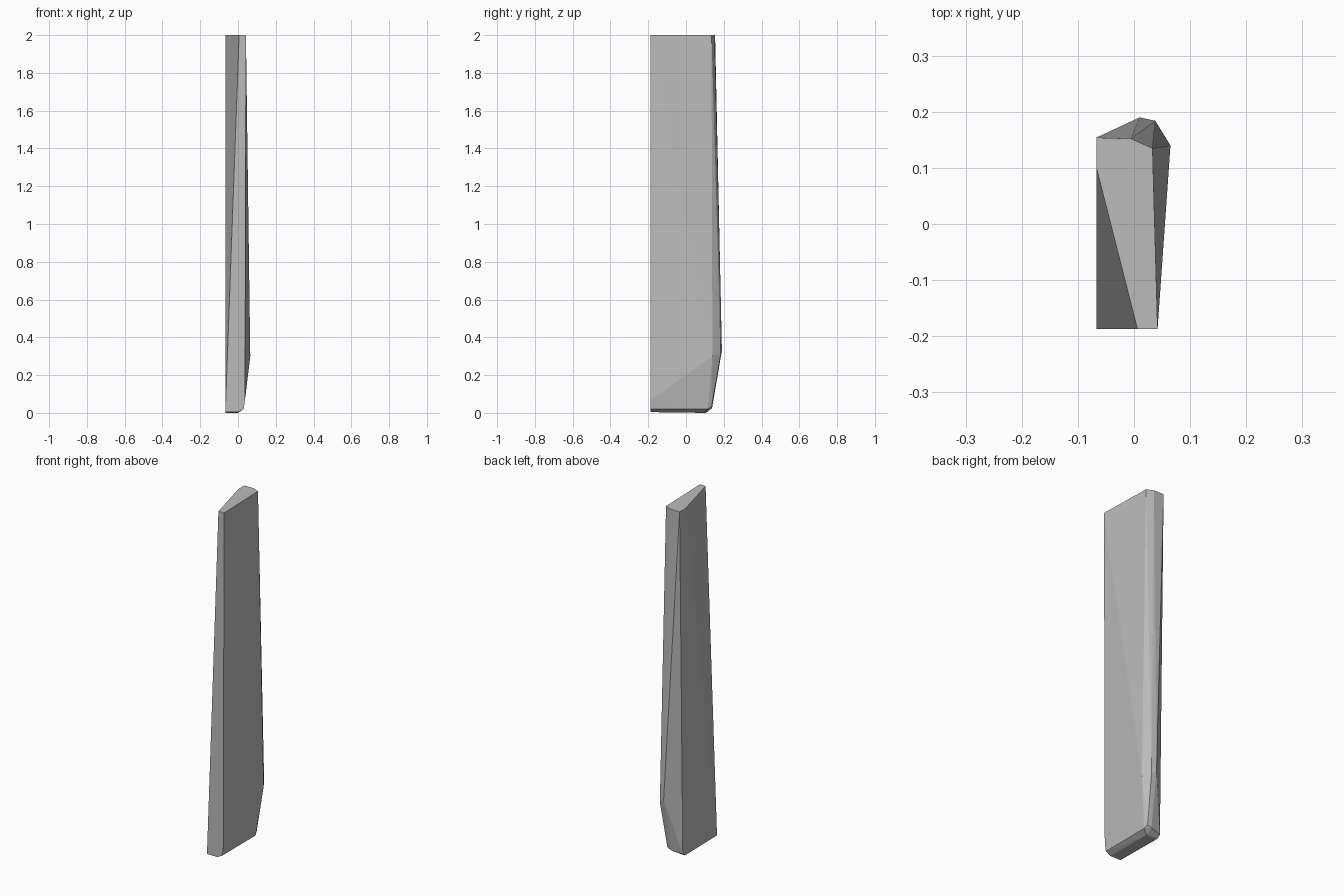
import bpy
import bmesh

default_cube = bpy.data.objects.get("Cube")
if default_cube:
    bpy.data.objects.remove(default_cube, do_unlink=True)


def make_material(name, colour):
    material = bpy.data.materials.new(name)
    material.use_nodes = True
    material.diffuse_color = colour
    shader = material.node_tree.nodes["Principled BSDF"]
    shader.inputs["Base Color"].default_value = colour
    return material


def make_faceted_solid(name, sections, material):
    """Wrap a tight flat-faced skin around the corner points of all sections."""
    bm = bmesh.new()
    for corners in sections:
        for corner in corners:
            bm.verts.new(corner)
    hull = bmesh.ops.convex_hull(bm, input=bm.verts[:], use_existing_faces=False)
    leftovers = {v for v in hull["geom_interior"] + hull["geom_unused"]
                 if isinstance(v, bmesh.types.BMVert)}
    bmesh.ops.delete(bm, geom=list(leftovers), context="VERTS")
    bmesh.ops.dissolve_limit(bm, angle_limit=0.01, verts=bm.verts[:], edges=bm.edges[:])
    bmesh.ops.recalc_face_normals(bm, faces=bm.faces[:])
    mesh = bpy.data.meshes.new(name)
    bm.to_mesh(mesh)
    bm.free()
    mesh.materials.append(material)
    solid = bpy.data.objects.new(name, mesh)
    bpy.context.scene.collection.objects.link(solid)
    return solid


# Outer limits shared by the flat front, the flat left side and the flat top
FRONT, SIDE, TOP = -.187, -.067, 2

# Flat cut top, with the front corner sliced off
top_corners = [
    (SIDE, .154, TOP), (-.005, .152, TOP), (.033, .135, TOP),
    (.042, FRONT, TOP), (.006, FRONT, TOP), (SIDE, .1, TOP),
]

# Widest ridge, low on the back edge
ridge_corners = [(.01, .19, .33), (.038, .184, .31), (.065, .14, .3)]

# Front edge, curling under at the foot
front_corners = [
    (SIDE, FRONT, .004), (0, FRONT, .004),
    (.03, FRONT, .02), (.037, FRONT, .07),
]

# Rounded foot at the back
foot_corners = [
    (SIDE, .105, 0), (0, .1, 0), (.03, .115, .02),
    (SIDE, .125, .015), (0, .138, .025), (.024, .136, .035),
]

stone = make_material("plain grey", (.5, .5, .5, 1))
make_faceted_solid("upright_slab",
                   [top_corners, ridge_corners, front_corners, foot_corners], stone)
